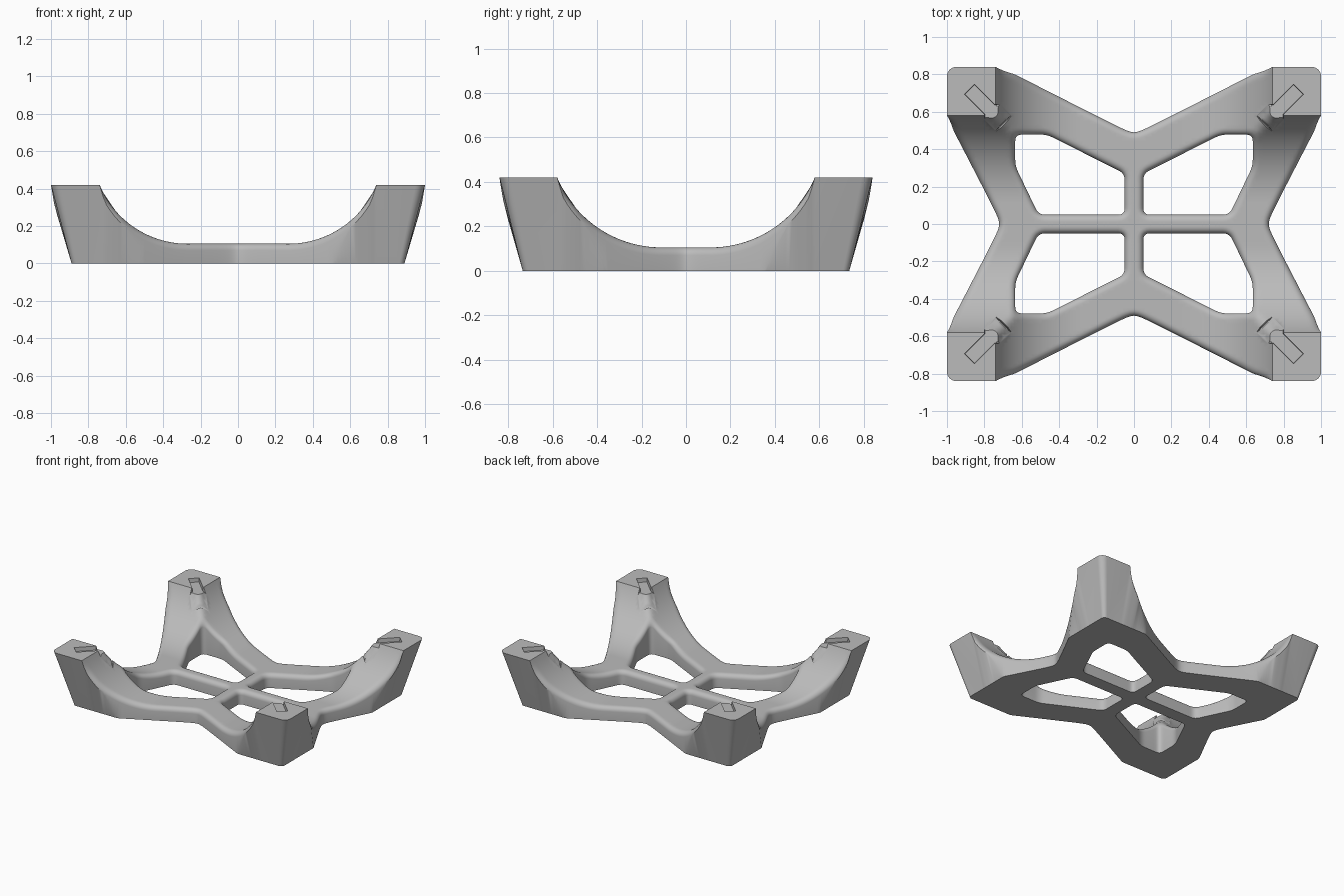
import bpy, bmesh
from math import sqrt, hypot, sin, cos, pi
from mathutils import Vector
from mathutils.geometry import delaunay_2d_cdt, intersect_point_line

cube = bpy.data.objects.get("Cube")
if cube:
    bpy.data.objects.remove(cube, do_unlink=True)

# Main dimensions (one quarter is built, then mirrored)
TOP, BASE = 0.42, 0.105           # height of the feet and of the frame
FLAT_X, FLAT_Y, RUN = 0.27, 0.11, 0.47   # flat half widths and run of the scoop
FOOT_X, FOOT_Y = FLAT_X + RUN, FLAT_Y + RUN
LOW_X, LOW_Y, HIGH_X, HIGH_Y = 0.89, 0.735, 1.0, 0.84
LEAN_X, LEAN_Y = (HIGH_X - LOW_X) / TOP, (HIGH_Y - LOW_Y) / TOP
RISE = TOP - BASE
ARC = (RUN ** 2 + RISE ** 2) / (2 * RISE)
FILLET, BLEND, FLOOR = 0.035, 0.04, 0.39


def scoop(u):
    u = min(max(u, 0), RUN)
    return BASE + ARC - sqrt(ARC * ARC - u * u)


def height(x, y):
    a, b = x - FLAT_X, y - FLAT_Y
    return scoop(min(a, b) - max(BLEND - abs(a - b), 0) ** 2 / (4 * BLEND))


def contour(z, reach):
    """Level line of the scoop round the inner corner of a foot."""
    level = sqrt(ARC ** 2 - (ARC + BASE - z) ** 2)
    pts = []
    for i in range(-8, 9):
        t = BLEND * i / 8
        m = level + (BLEND - abs(t)) ** 2 / (4 * BLEND)
        pts.append((FLAT_X + m + max(t, 0), FLAT_Y + m + max(-t, 0)))
    if reach:
        pts = [(FOOT_X, HIGH_Y)] + pts + [(HIGH_X, FOOT_Y)]
    return pts


def inside(p, poly):
    hit = False
    for (ax, ay), (bx, by) in zip(poly, poly[1:] + poly[:1]):
        if (ay > p[1]) != (by > p[1]) and p[0] < ax + (p[1] - ay) * (bx - ax) / (by - ay):
            hit = not hit
    return hit


def rounded(poly, r, step=0.018):
    """Closed polygon with rounded corners, resampled along its edges."""
    out = []
    n = len(poly)
    for i in range(n):
        p, q, s = (Vector(poly[(i + k) % n]) for k in (-1, 0, 1))
        a, b = q + (p - q).normalized() * r, q + (s - q).normalized() * r
        for k in range(6):
            t = k / 5
            out.append(a * (1 - t) ** 2 + q * 2 * t * (1 - t) + b * t * t)
        end = s + (q - s).normalized() * r
        steps = max(1, int((end - b).length / step))
        out += [b.lerp(end, k / steps) for k in range(1, steps)]
    return [tuple(v) for v in out]


def slot(e):
    """T-shaped key slot on the foot's diagonal, shrunk by e."""
    half = [(0.198 - e, 0.038 - e), (0.045 - e, 0.038 - e),
            (0.03 - e, 0.058 - e), (-0.06 + e, 0.058 - e)]
    pts = half + [(s, -t) for s, t in reversed(half)]
    k = sqrt(0.5)
    return [(FOOT_X + (s - t) * k, FOOT_Y + (s + t) * k) for s, t in pts]


# Outer edge of the quarter, from the front waist round the foot to the side waist
N = 40
path = []
for i in range(N + 1):
    x = FOOT_X * i / N
    path.append((x, min(0.475 + 0.51 * hypot(x, 0.03), LOW_Y + LEAN_Y * scoop(x - FLAT_X))))
for i in range(7):
    a = pi / 2 * (1 - i / 6)
    path.append((HIGH_X - 0.05 + 0.05 * cos(a), HIGH_Y - 0.05 + 0.05 * sin(a)))
for i in range(N + 1):
    y = FOOT_Y * (1 - i / N)
    path.append((min(0.705 + 0.52 * hypot(y, 0.03), LOW_X + LEAN_X * scoop(y - FLAT_Y)), y))

window = rounded([(0.05, 0.05), (0.51, 0.05), (0.635, 0.31),
                  (0.635, 0.478), (0.465, 0.478), (0.05, 0.27)], 0.035)

segments = [(Vector(a), Vector(b)) for a, b in
            list(zip(path, path[1:])) + list(zip(window, window[1:] + window[:1]))]


def edge_distance(p):
    p = Vector(p)
    best = 9
    for a, b in segments:
        q, t = intersect_point_line(p, a, b)
        q = q.to_2d()
        q = a if t < 0 else b if t > 1 else q
        best = min(best, (p - q).length)
    return best


def fill(loops, lines, points, outer, hole):
    """Triangulate the area between outer and hole."""
    co, edges = [], []
    for chain, closed in [(l, True) for l in loops] + [(l, False) for l in lines]:
        first = len(co)
        co += [Vector(p) for p in chain]
        edges += [(k, k + 1) for k in range(first, len(co) - 1)]
        if closed:
            edges.append((len(co) - 1, first))
    co += [Vector(p) for p in points]
    res = delaunay_2d_cdt(co, edges, [], 0, 1e-5)
    verts, keep = res[0], []
    for f in res[2]:
        c = sum((verts[k] for k in f), Vector((0, 0))) / len(f)
        if inside(c, outer) and not inside(c, hole):
            keep.append(f)
    return verts, keep


# Points for the top surface: fillet rows along the edges and a grid between
levels = [FILLET * (1 - cos(pi / 2 * k / 5)) for k in range(1, 6)]
seam = lambda end: [end - d for d in levels] + [(end - FILLET) * (1 - k / 30) for k in range(1, 30)]
outline = (path + [(x, 0) for x in seam(path[-1][0])] + [(0, 0)]
           + [(0, y) for y in reversed(seam(path[0][1]))])
points = []
for chain, closed in ((path, False), (window, True)):
    for i in range(0 if closed else 1, len(chain) - (0 if closed else 1)):
        p = Vector(chain[i])
        t = (Vector(chain[(i + 1) % len(chain)]) - Vector(chain[i - 1])).normalized()
        for d in levels:
            q = p + Vector((t.y, -t.x)) * d
            if min(q) > 0.004 and abs(edge_distance(q) - d) < 0.1 * d:
                points.append(tuple(q))
STEP = 0.0175
for i in range(58):
    for j in range(49):
        p = (STEP * (i + 0.5), STEP * (j + 0.5))
        if inside(p, outline) and not inside(p, window):
            if edge_distance(p) > (0.01 if height(*p) > TOP - 0.03 else FILLET * 1.1):
                points.append(p)

verts, faces = fill([outline, window, slot(0), slot(0.002)],
                    [contour(TOP, True), contour(FLOOR, False)], points, outline, window)
pocket = slot(0.001)

bm = bmesh.new()
top = []
for v in verts:
    h = height(v.x, v.y)
    r = FILLET * min(max((TOP - h) / 0.06, 0), 1)
    d = edge_distance(v)
    z = h - (r - sqrt(max(r * r - (r - d) ** 2, 0)) if d < r else 0)
    if inside(v, pocket):
        z = min(z, FLOOR)
    top.append(bm.verts.new((v.x, v.y, z)))
for f in faces:
    bm.faces.new([top[k] for k in f])


def below(x, y):
    """Matching point on the ground, under the leaning foot walls."""
    if x > FOOT_X - 1e-5 and y > FOOT_Y - 1e-5:
        return (FOOT_X + (x - FOOT_X) * (LOW_X - FOOT_X) / (HIGH_X - FOOT_X),
                FOOT_Y + (y - FOOT_Y) * (LOW_Y - FOOT_Y) / (HIGH_Y - FOOT_Y))
    return min(x, LOW_X), min(y, LOW_Y)


def crease(co):
    """Where the upright wall meets the leaning foot wall."""
    x, y, z = co
    if x > FOOT_X - 1e-5 and y > FOOT_Y - 1e-5:
        return co.copy()
    c = max((x - LOW_X) / LEAN_X, (y - LOW_Y) / LEAN_Y, 0)
    return Vector((x, y, min(c, z)))


# Side walls
for e in [e for e in bm.edges if len(e.link_faces) == 1]:
    if any(all(v.co[k] < 1e-5 for v in e.verts) for k in (0, 1)):
        continue
    loop = e.link_loops[0]
    a, b = loop.vert, loop.link_loop_next.vert
    ma, mb = (bm.verts.new(crease(v.co)) for v in (a, b))
    la, lb = (bm.verts.new((*below(v.co.x, v.co.y), 0)) for v in (a, b))
    bm.faces.new((b, a, ma, mb))
    bm.faces.new((mb, ma, la, lb))

# Underside
low = [below(*p) for p in path] + [(0, 0)]
verts, faces = fill([low, window], [], [], low, window)
ground = [bm.verts.new((v.x, v.y, 0)) for v in verts]
for f in faces:
    bm.faces.new([ground[k] for k in reversed(f)])
bmesh.ops.remove_doubles(bm, verts=bm.verts, dist=1e-4)

mesh = bpy.data.meshes.new("support_frame")
bm.to_mesh(mesh)
bm.free()
frame = bpy.data.objects.new("support_frame", mesh)
bpy.context.collection.objects.link(frame)

grey = bpy.data.materials.new("mid_grey")
grey.use_nodes = True
grey.diffuse_color = (0.5, 0.5, 0.5, 1)
grey.node_tree.nodes["Principled BSDF"].inputs["Base Color"].default_value = (0.5, 0.5, 0.5, 1)
mesh.materials.append(grey)

bpy.ops.object.select_all(action='DESELECT')
frame.select_set(True)
bpy.context.view_layer.objects.active = frame
bpy.ops.object.shade_smooth_by_angle(angle=0.6)

# Mirror the quarter to all four feet
mirror = frame.modifiers.new("four_feet", 'MIRROR')
mirror.use_axis = (True, True, False)
mirror.use_clip = True
mirror.merge_threshold = 0.0005
